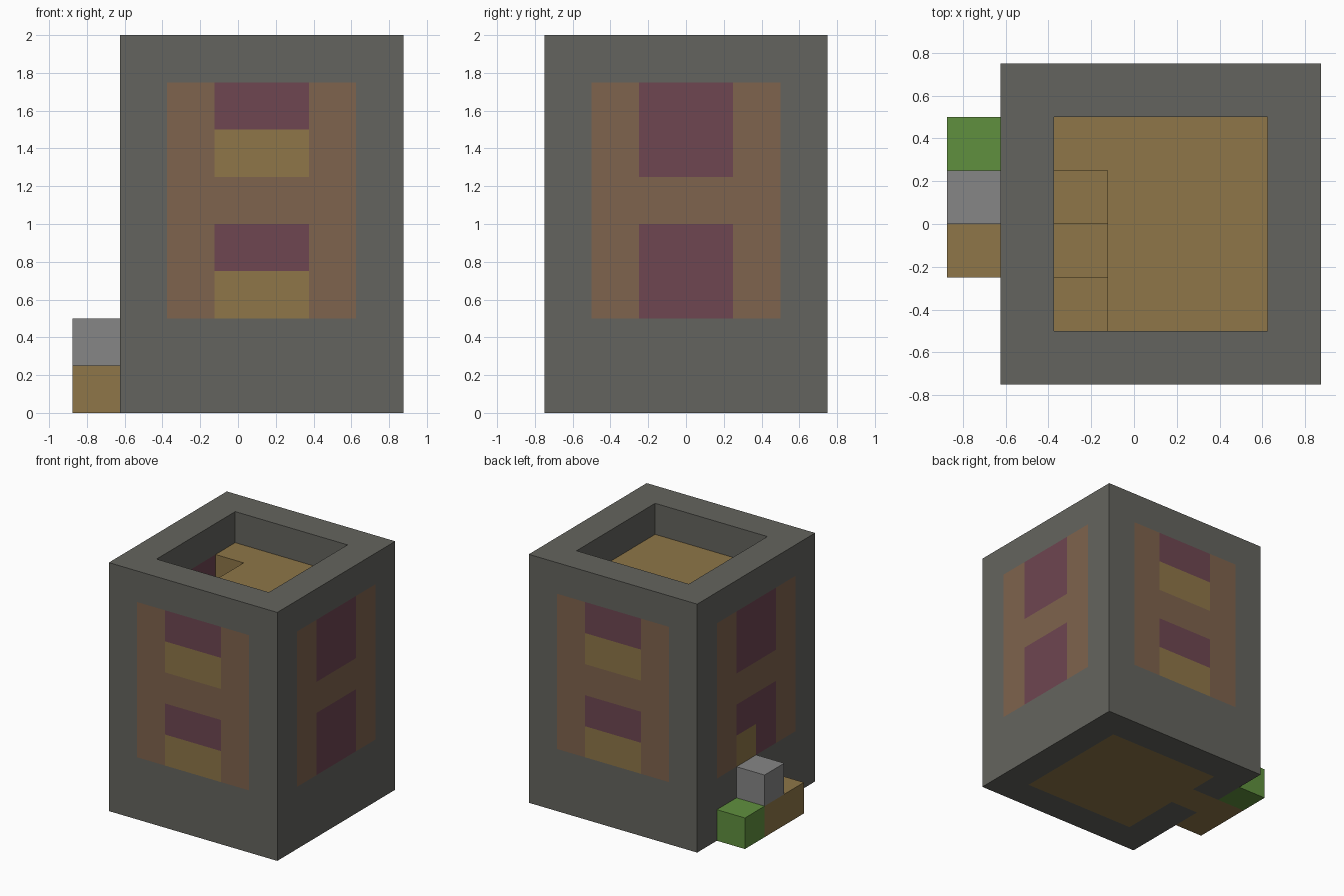
import bpy
import bmesh
from mathutils import Vector

U = 0.25            # size of one building block
CX = U / 2          # tower centre along x

cube = bpy.data.objects.get("Cube")
if cube:
    bpy.data.objects.remove(cube, do_unlink=True)


def material(name, rgb):
    linear = [((c / 255 + 0.055) / 1.055) ** 2.4 for c in rgb]
    mat = bpy.data.materials.new(name)
    mat.use_nodes = True
    mat.diffuse_color = (*linear, 1)
    bsdf = mat.node_tree.nodes["Principled BSDF"]
    bsdf.inputs["Base Color"].default_value = (*linear, 1)
    bsdf.inputs["Roughness"].default_value = 0.9
    return mat


STONE = material("dark_stone", (100, 100, 94))
PANEL = material("clay_panel", (127, 99, 77))
GLASS = material("purple_pane", (110, 70, 81))
WOOD = material("wood", (142, 118, 72))
GREY = material("light_grey", (134, 134, 134))
GREEN = material("grass_green", (96, 144, 62))


def blocks(name, cells, centre, z0, z1, mats, keep=None, paint=None):
    """Extrude a block grid; keep(x, y) picks cells, paint(face) picks colours."""
    bm = bmesh.new()
    bmesh.ops.create_grid(bm, x_segments=cells[0], y_segments=cells[1], size=0.5)
    bmesh.ops.scale(bm, verts=bm.verts, vec=(cells[0] * U, cells[1] * U, 1))
    if keep:
        drop = [f for f in bm.faces if not keep(*f.calc_center_median().xy)]
        bmesh.ops.delete(bm, geom=drop, context='FACES')
    top = bmesh.ops.extrude_face_region(bm, geom=bm.faces[:])
    verts = [v for v in top["geom"] if isinstance(v, bmesh.types.BMVert)]
    bmesh.ops.translate(bm, verts=verts, vec=(0, 0, z1 - z0))
    if paint:
        # Cut the sides into block rows so each can take its own colour
        for row in range(1, round((z1 - z0) / U)):
            bmesh.ops.bisect_plane(bm, geom=bm.verts[:] + bm.edges[:] + bm.faces[:],
                                   plane_co=(0, 0, row * U), plane_no=(0, 0, 1))
    bmesh.ops.recalc_face_normals(bm, faces=bm.faces)
    if paint:
        bm.normal_update()
        for f in bm.faces:
            f.material_index = mats.index(paint(f))
    mesh = bpy.data.meshes.new(name)
    bm.to_mesh(mesh)
    bm.free()
    for m in mats:
        mesh.materials.append(m)
    obj = bpy.data.objects.new(name, mesh)
    obj.location = Vector((*centre, z0))
    bpy.context.collection.objects.link(obj)
    return obj


def wall_colour(face):
    c, n = face.calc_center_median(), face.normal
    if abs(n.z) > 0.5:
        # Wooden doorway threshold seen underneath
        return WOOD if n.z < 0 and c.x < -2 * U and 0 < c.y < U else STONE
    on_side = abs(n.x) > 0.5
    along = c.y if on_side else c.x
    if abs(along) > 2 * U or not 2 * U < c.z < 7 * U:
        return STONE
    row = int(c.z / U)
    if abs(along) > U or row == 4:
        return PANEL
    if not on_side and row in (2, 5):
        return WOOD
    if on_side and c.x < 0 and row == 2 and c.y > 0:
        return WOOD      # lintel over the doorway
    return GLASS


# Hollow tower walls with painted panels and windows
blocks("tower_walls", (6, 6), (CX, 0), 0, 8 * U, [STONE, PANEL, GLASS, WOOD],
       keep=lambda x, y: max(abs(x), abs(y)) > 2 * U, paint=wall_colour)

# Floors, the top one with a stairwell
blocks("ground_floor", (4, 4), (CX, 0), 0, U, [WOOD])
blocks("upper_floor", (4, 4), (CX, 0), 3 * U, 4 * U, [WOOD])
blocks("roof_floor", (4, 4), (CX, 0), 6 * U, 7 * U, [WOOD],
       keep=lambda x, y: x > -U or y > U)

# Stairs climbing towards the back
for i in (1, 2):
    blocks(f"stair_step_{i}", (1, 1), (-U, (i - 1.5) * U), 4 * U, (4 + i) * U, [WOOD])

# Blocks outside the doorway
blocks("door_path", (1, 2), (-3 * U, 0), 0, U, [WOOD])
blocks("door_block", (1, 1), (-3 * U, U / 2), U, 2 * U, [GREY])
blocks("grass_block", (1, 1), (-3 * U, 1.5 * U), 0, U, [GREEN])
